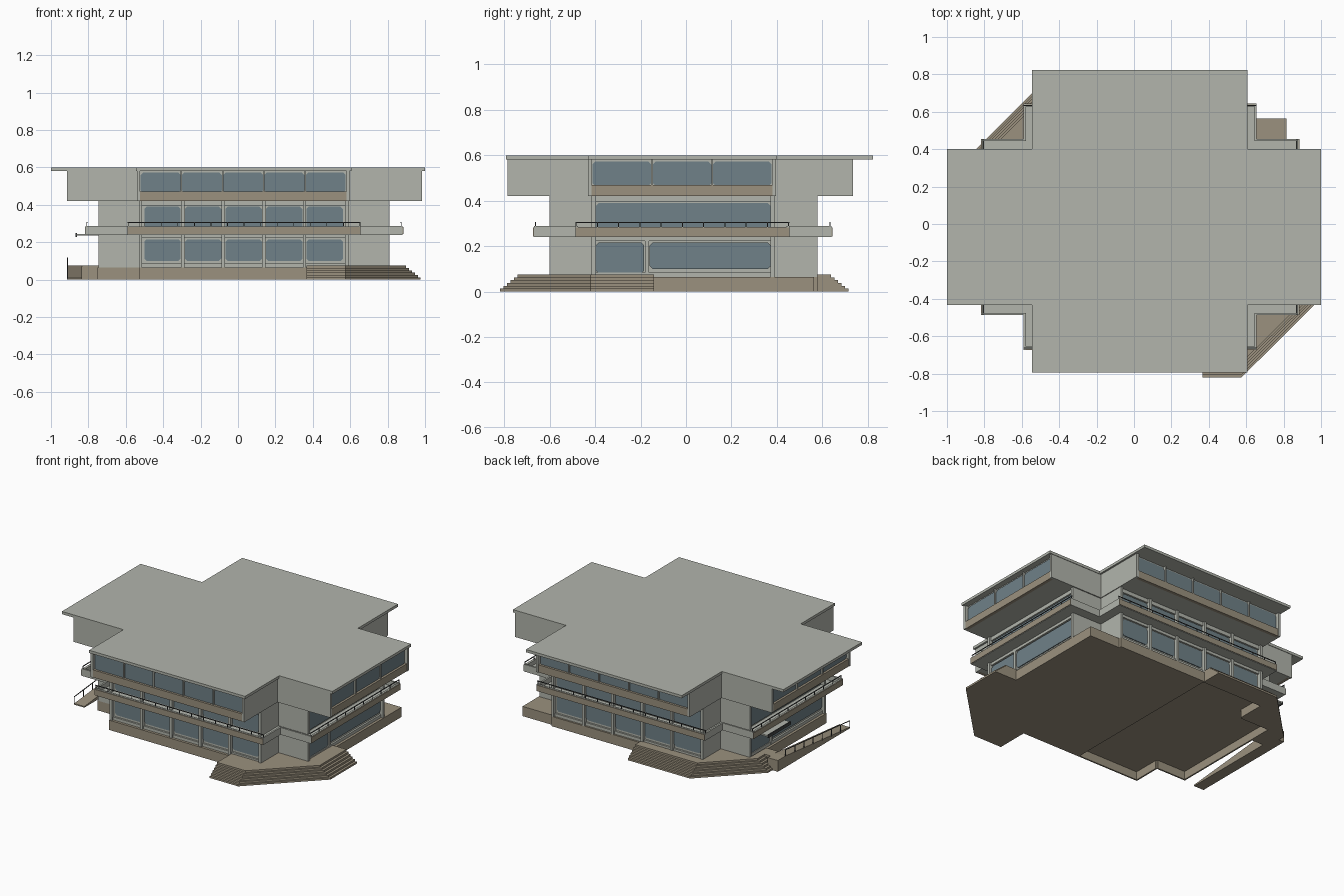
import bpy, bmesh
from mathutils import Vector

if "Cube" in bpy.data.objects:
    bpy.data.objects.remove(bpy.data.objects["Cube"])


def material(name, r, g, b):
    m = bpy.data.materials.new(name)
    m.diffuse_color = [((c / 255 + 0.055) / 1.055) ** 2.4 for c in (r, g, b)] + [1]
    m.use_nodes = True
    m.node_tree.nodes["Principled BSDF"].inputs["Base Color"].default_value = m.diffuse_color
    return m


GREY = material("concrete_grey", 178, 181, 172)
BROWN = material("stone_brown", 155, 145, 126)
GLASS = material("window_blue", 112, 129, 136)
DARK = material("rail_dark", 70, 72, 72)


class Part:
    """Collects extruded solids into one object."""
    def __init__(self, name, mat):
        self.name, self.mat, self.bm = name, mat, bmesh.new()

    def sweep(self, pts, offset):
        vs = [self.bm.verts.new(p) for p in pts]
        top = [self.bm.verts.new(Vector(p) + Vector(offset)) for p in pts]
        self.bm.faces.new(vs)
        self.bm.faces.new(top[::-1])
        for i in range(len(vs)):
            j = (i + 1) % len(vs)
            self.bm.faces.new((vs[i], vs[j], top[j], top[i]))

    def prism(self, pts, z0, z1):
        self.sweep([(x, y, z0) for x, y in pts], (0, 0, z1 - z0))

    def box(self, x0, x1, y0, y1, z0, z1):
        self.prism([(x0, y0), (x1, y0), (x1, y1), (x0, y1)], z0, z1)

    def finish(self):
        bmesh.ops.recalc_face_normals(self.bm, faces=self.bm.faces)
        me = bpy.data.meshes.new(self.name)
        self.bm.to_mesh(me)
        self.bm.free()
        me.materials.append(self.mat)
        bpy.context.collection.objects.link(bpy.data.objects.new(self.name, me))


# Side helpers: u runs along a facade, d is the distance outward from the origin
SIDES = ("front", "right", "back", "left")


def place(side, u, d, z):
    return {"front": (u, -d, z), "right": (d, u, z),
            "back": (u, d, z), "left": (-d, u, z)}[side]


def side_box(part, side, u0, u1, d0, d1, z0, z1):
    quad = [(u0, z0), (u1, z0), (u1, z1), (u0, z1)]
    out = Vector(place(side, 0, d1, 0)) - Vector(place(side, 0, d0, 0))
    part.sweep([place(side, u, d0, z) for u, z in quad], out)


def window(part, side, u0, u1, z0, z1, d, c=0.012):
    pts = [(u0 + c, z0), (u1 - c, z0), (u1, z0 + c), (u1, z1 - c),
           (u1 - c, z1), (u0 + c, z1), (u0, z1 - c), (u0, z0 + c)]
    out = Vector(place(side, 0, 0.006, 0)) - Vector(place(side, 0, 0, 0))
    part.sweep([place(side, u, d, z) for u, z in pts], out)


def cross(d, ux, uy, inset=0):
    """Plus-shaped outline: d = reach of each side, ux/uy = arm widths."""
    f, r, b, l = (v - inset for v in d)
    (x0, x1), (y0, y1) = ux, uy
    return [(x0, -f), (x1, -f), (x1, y0), (r, y0), (r, y1), (x1, y1),
            (x1, b), (x0, b), (x0, y1), (-l, y1), (-l, y0), (x0, y0)]


LOW, LX, LY = (0.60, 0.81, 0.58, 0.745), (-0.53, 0.59), (-0.415, 0.39)
TOP, TX, TY = (0.785, 0.985, 0.735, 0.915), (-0.54, 0.595), (-0.432, 0.397)
BAL, BX, BY = (0.67, 0.88, 0.641, 0.815), (-0.59, 0.655), (-0.487, 0.455)
REC = 0.024

# Roof slab
roof = Part("roof", GREY)
roof.prism(cross((0.793, 1.0, 0.823, 1.0), (-0.545, 0.607), (-0.432, 0.40)), 0.582, 0.60)
roof.finish()

# Wall cores and floor of the overhanging top storey
walls = Part("walls", GREY)
walls.prism(cross(LOW, LX, LY, REC), 0.065, 0.42)
walls.prism(cross(TOP, TX, TY, REC), 0.42, 0.582)

piers = Part("piers", GREY)
glass = Part("windows", GLASS)
bands = Part("top_storey_band", BROWN)
for i, side in enumerate(SIDES):
    long = i % 2 == 0
    # Lower two storeys
    d, (u0, u1) = LOW[i], (LX if long else LY)
    for a in (u0, u1 - 0.018):
        side_box(piers, side, a, a + 0.018, d - REC, d, 0.065, 0.42)
    for z0, z1 in ((0.065, 0.085), (0.222, 0.24), (0.395, 0.42)):
        side_box(walls, side, u0, u1, d - REC, d - 0.012, z0, z1)
    a, b, g = u0 + 0.018, u1 - 0.018, d - REC
    if long:
        w = (b - a) / 5
        for k in range(5):
            for z0, z1 in ((0.10, 0.215), (0.265, 0.39)):
                window(glass, side, a + k * w + 0.011, a + (k + 1) * w - 0.011, z0, z1, g)
            if k:
                m = a + k * w
                side_box(piers, side, m - 0.009, m + 0.009, d - REC, d, 0.065, 0.42)
    else:
        # Entrance door beside one long window, ribbon window above
        window(glass, side, a, b, 0.265, 0.39, g)
        door_first = side == "right"
        split = -0.172 if door_first else 0.145
        near, far = (a, split - 0.012), (split + 0.012, b)
        for k, (p, q) in enumerate((near, far)):
            is_door = (k == 0) == door_first
            window(glass, side, p, q, 0.08 if is_door else 0.10, 0.215, g + 0.001)
        side_box(piers, side, split - 0.008, split + 0.008, d - REC, d - 0.01, 0.065, 0.24)
    # Top storey
    d, (u0, u1) = TOP[i], (TX if long else TY)
    n = 5 if long else 3
    for a in (u0, u1 - 0.016):
        side_box(piers, side, a, a + 0.016, d - REC, d, 0.42, 0.582)
    a, b = u0 + 0.016, u1 - 0.016
    side_box(bands, side, a, b, d - REC, d - 0.003, 0.42, 0.47)
    w = (b - a) / n
    for k in range(n):
        window(glass, side, a + k * w + 0.004, a + (k + 1) * w - 0.004, 0.465, 0.572, d - REC)
        if k:
            m = a + k * w
            side_box(piers, side, m - 0.004, m + 0.004, d - REC, d - 0.008, 0.47, 0.582)
for p in (walls, piers, glass, bands):
    p.finish()

# Balcony floor, grey parapets, brown end fascias and railings
balcony = Part("balcony", GREY)
balcony.prism(cross(BAL, BX, BY), 0.24, 0.255)
fascia = Part("balcony_fascia", BROWN)
rails = Part("balcony_rails", DARK)
for i, side in enumerate(SIDES):
    long = i % 2 == 0
    d, (u0, u1) = BAL[i], (BX if long else BY)
    inner = (-BY[0], BX[1], BY[1], -BX[0])[i]
    for a in (u0, u1 - 0.012):
        side_box(balcony, side, a, a + 0.012, inner - 0.012, d, 0.255, 0.288)
    side_box(balcony, side, u0, u1, d - 0.014, d - 0.001, 0.255, 0.284)
    side_box(fascia, side, u0, u1, d - 0.001, d + 0.004, 0.243, 0.282)
    side_box(rails, side, u0, u1, d - 0.01, d - 0.005, 0.303, 0.307)
    n = 14 if long else 10
    for k in range(n + 1):
        u = u0 + 0.003 + (u1 - u0 - 0.006) * k / n
        side_box(rails, side, u - 0.002, u + 0.002, d - 0.009, d - 0.005, 0.284, 0.304)
for p in (balcony, fascia, rails):
    p.finish()

# Stone base: solid right half, left half a thin deck on perimeter walls
base = Part("base", BROWN)
base.prism([(-0.07, -0.605), (0.59, -0.605), (0.59, -0.415), (0.815, -0.415),
            (0.815, 0.563), (0.59, 0.563), (0.59, 0.58), (-0.07, 0.58)], 0, 0.065)
rim = [(-0.07, -0.605), (-0.53, -0.605), (-0.53, -0.415), (-0.75, -0.415),
       (-0.75, 0.39), (-0.53, 0.39), (-0.53, 0.58), (-0.07, 0.58)]
base.prism(rim, 0.055, 0.065)
T = 0.01
for (xa, ya), (xb, yb) in zip(rim, rim[1:]):
    if xa == xb:
        base.box(xa, xa + T, min(ya, yb), max(ya, yb), 0, 0.055)
    else:
        s = T if ya < 0 else -T
        base.box(min(xa, xb), max(xa, xb), min(ya, ya + s), max(ya, ya + s), 0, 0.055)
base.finish()

# Wrap-around corner stairs
STEPS, RISE = 6, 0.0125
front_stairs = Part("front_corner_stairs", BROWN)
back_stairs = Part("back_corner_stairs", BROWN)
for s in range(STEPS):
    o, z = s * 0.0155, s * RISE
    front_stairs.prism([(0.365, -0.82 + o), (0.575, -0.82 + o),
                        (0.977 - o, -0.42), (0.977 - o, -0.14),
                        (0.57, -0.14), (0.57, -0.59), (0.365, -0.59)], z, z + RISE)
    back_stairs.prism([(-0.07, 0.715 - o), (-0.53, 0.715 - o),
                       (-0.87 + o, 0.375), (-0.87 + o, 0.24),
                       (-0.745, 0.24), (-0.745, 0.385), (-0.525, 0.385),
                       (-0.525, 0.575), (-0.07, 0.575)], z, z + RISE)
back_stairs.box(-0.835, -0.746, 0.22, 0.30, 0, 0.075)
front_stairs.finish()
back_stairs.finish()

# Side ramp with a sloping handrail, joined to the back landing
Y0, Y1, H = -0.43, 0.25, 0.075
ramp = Part("ramp", BROWN)
ramp.sweep([(-0.91, y, z) for y, z in ((Y0, 0), (Y1 + 0.08, 0), (Y1 + 0.08, H),
                                       (Y1, H), (Y0, 0.008))], (0.075, 0, 0))
ramp.finish()
ramp_rail = Part("ramp_rail", DARK)
X = -0.913
ramp_rail.sweep([(X, y, z) for y, z in ((Y0, 0.05), (Y1, H + 0.04),
                                        (Y1, H + 0.044), (Y0, 0.054))], (0.004, 0, 0))
for k in range(8):
    t = k / 7
    y = Y0 + 0.002 + (Y1 - Y0 - 0.004) * t
    ramp_rail.box(X, X + 0.004, y - 0.002, y + 0.002, H * t, 0.052 + 0.065 * t)
ramp_rail.finish()

# Flat canopy over the side entrance, with a dark edge trim
canopy = Part("entrance_canopy", GREY)
canopy.box(-0.86, -0.72, 0.13, 0.37, 0.235, 0.245)
canopy.finish()
trim = Part("canopy_trim", DARK)
trim.box(-0.868, -0.86, 0.13, 0.37, 0.229, 0.249)
trim.finish()
